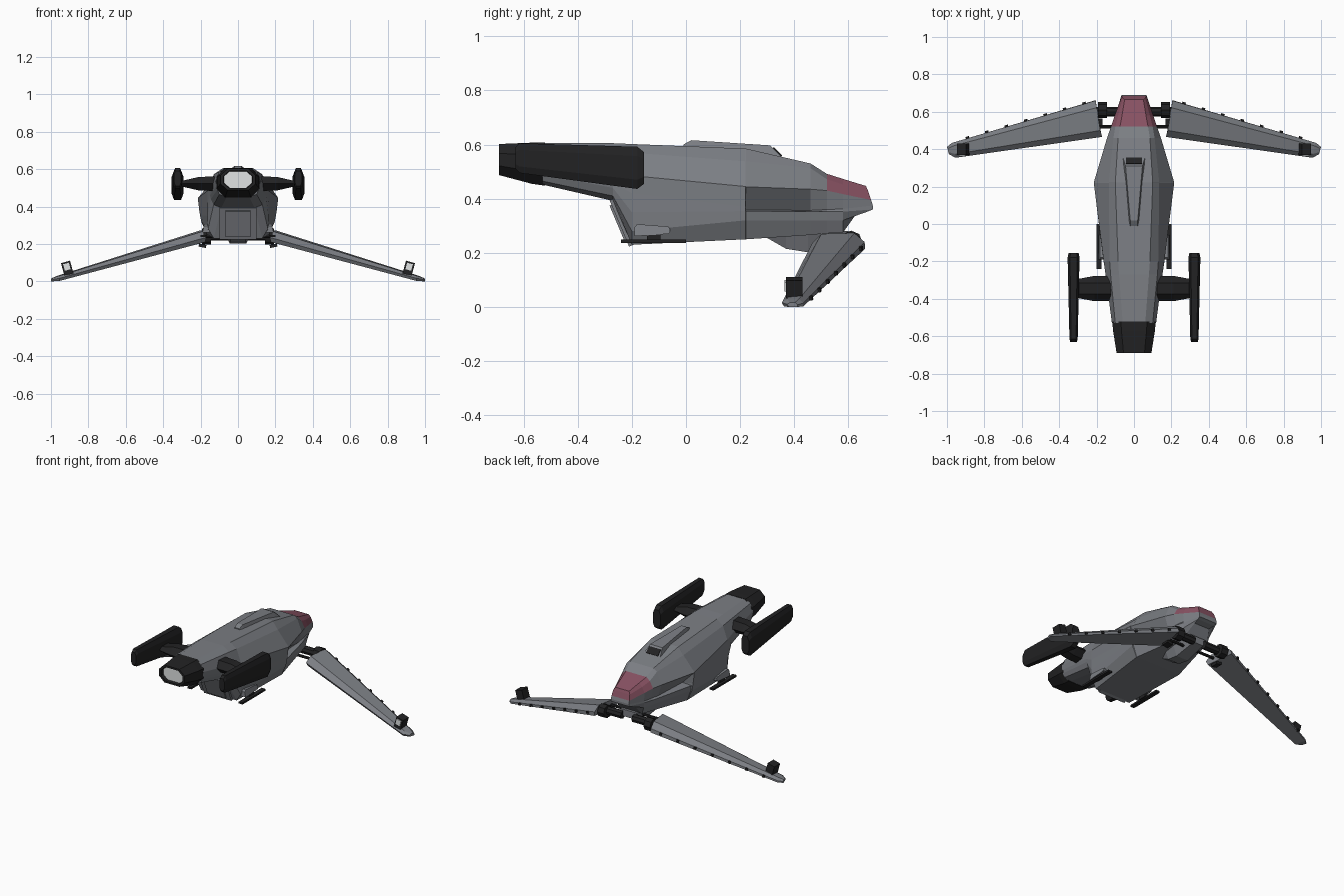
import bpy, bmesh
from mathutils import Matrix, Vector, Euler

if "Cube" in bpy.data.objects:
    bpy.data.objects.remove(bpy.data.objects["Cube"], do_unlink=True)


def material(name, rgb):
    m = bpy.data.materials.new(name)
    m.use_nodes = True
    m.diffuse_color = (*rgb, 1)
    node = next(n for n in m.node_tree.nodes if n.type == 'BSDF_PRINCIPLED')
    node.inputs["Base Color"].default_value = (*rgb, 1)
    return m


GREY = material("hull_grey", (0.2, 0.21, 0.23))
BLACK = material("engine_black", (0.016, 0.016, 0.017))
ROSE = material("canopy_rose", (0.25, 0.085, 0.125))
WHITE = material("glow_white", (0.75, 0.77, 0.77))


def finish(name, bm, *mats):
    bmesh.ops.recalc_face_normals(bm, faces=bm.faces)
    mesh = bpy.data.meshes.new(name)
    bm.to_mesh(mesh)
    bm.free()
    for m in mats:
        mesh.materials.append(m)
    ob = bpy.data.objects.new(name, mesh)
    bpy.context.collection.objects.link(ob)
    return ob


def loft(name, rings, *mats, side=1, end_mat=0):
    """Skin a row of closed rings and cap both ends."""
    bm = bmesh.new()
    rows = [[bm.verts.new((x * side, y, z)) for x, y, z in r] for r in rings]
    for a, b in zip(rows, rows[1:]):
        for j in range(len(a)):
            k = (j + 1) % len(a)
            bm.faces.new((a[j], a[k], b[k], b[j]))
    bm.faces.new(rows[0])
    bm.faces.new(rows[-1]).material_index = end_mat
    return finish(name, bm, *mats)


def box(name, centre, size, mat, rot=(0, 0, 0)):
    bm = bmesh.new()
    turn = Euler(rot).to_matrix().to_4x4()
    bmesh.ops.create_cube(bm, size=1, matrix=Matrix.Translation(centre) @ turn @ Matrix.Diagonal((*size, 1)))
    return finish(name, bm, mat)


def rod_x(name, x0, x1, y, z, r, mat):
    bm = bmesh.new()
    bmesh.ops.create_cone(bm, cap_ends=True, segments=8, radius1=r, radius2=r, depth=abs(x1 - x0),
                          matrix=Matrix.Translation(((x0 + x1) / 2, y, z)) @ Matrix.Rotation(1.5708, 4, 'Y'))
    return finish(name, bm, mat)


def octagon(cx, y, h, z0, z1, flat=0.6, cut=0.3):
    d = (z1 - z0) * cut
    half = [(flat * h, z1), (h, z1 - d), (h, z0 + d), (flat * h, z0)]
    return [(cx + x, y, z) for x, z in half] + [(cx - x, y, z) for x, z in reversed(half)]


# Hull: half sections listed as top, shoulder, widest, notch, ledge, chine, bottom
stations = [
    (-.53, [(.06, .605), (.1, .585), (.118, .54), (.115, .51), (.11, .49), (.1, .465), (.06, .452)]),
    (-.27, [(.08, .605), (.125, .575), (.152, .5), (.15, .46), (.145, .44), (.13, .41), (.09, .392)]),
    (-.2, [(.085, .602), (.13, .57), (.162, .485), (.163, .42), (.163, .35), (.16, .28), (.13, .23)]),
    (.22, [(.1, .585), (.135, .538), (.215, .445), (.206, .37), (.203, .354), (.197, .32), (.165, .25)]),
    (.222, [(.1, .585), (.135, .538), (.215, .444), (.13, .358), (.195, .354), (.19, .32), (.165, .25)]),
    (.46, [(.085, .53), (.11, .513), (.144, .435), (.118, .357), (.138, .353), (.133, .32), (.11, .266)]),
    (.52, [(.075, .492), (.1, .472), (.123, .43), (.11, .36), (.12, .352), (.118, .32), (.1, .272)]),
    (.58, [(.064, .473), (.085, .452), (.103, .417), (.1, .362), (.102, .352), (.098, .32), (.085, .275)]),
]
halves = [[(x, y, z) for x, z in pts] for y, pts in stations]
halves.append([(.05, .665, .447), (.06, .672, .43), (.065, .684, .395), (.066, .69, .375),
               (.066, .69, .36), (.062, .67, .352), (.055, .63, .345)])


def build_hull():
    bm = bmesh.new()
    rows = []
    for half in halves:
        ring = half + [(-x, y, z) for x, y, z in reversed(half)]
        rows.append([bm.verts.new(p) for p in ring])
    n = len(rows[0])
    for i, (a, b) in enumerate(zip(rows, rows[1:])):
        for j in range(n):
            k = (j + 1) % n
            f = bm.faces.new((a[j], a[k], b[k], b[j]))
            # Glazing covers the top strips of the nose
            if i >= 6 and j in (0, 1, n - 3, n - 2, n - 1):
                f.material_index = 1
    for row in (rows[0], rows[-1]):
        for j in range(n // 2 - 1):
            f = bm.faces.new((row[j], row[j + 1], row[n - 2 - j], row[n - 1 - j]))
            if row is rows[-1] and j < 2:
                f.material_index = 1
    finish("hull", bm, GREY, ROSE)


build_hull()


# Spine fairing with a dark vent on its forward slope
def fairing(y, base, zb, top, zt):
    return [(-base, y, zb), (-top, y, zt), (top, y, zt), (base, y, zb)]


loft("spine_fairing", [fairing(-.01, .025, .58, .018, .6), fairing(.02, .03, .58, .02, .616),
                       fairing(.31, .065, .53, .045, .597), fairing(.365, .07, .515, .062, .544)], GREY)
box("spine_vent", (0, .337, .572), (.085, .045, .008), BLACK, (-.77, 0, 0))

# Main engine with a recessed glowing outlet
loft("main_engine", [octagon(0, -.52, .116, .448, .607), octagon(0, -.57, .112, .455, .607),
                     octagon(0, -.69, .093, .487, .602), octagon(0, -.69, .078, .498, .59),
                     octagon(0, -.67, .075, .5, .588)], BLACK, WHITE, end_mat=1)

# Boarding ramp on the sloped belly end
box("ramp_frame", (0, -.237, .312), (.2, .02, .185), GREY, (.4, 0, 0))
box("ramp_door", (0, -.247, .308), (.135, .014, .15), GREY, (.4, 0, 0))
for i in range(3):
    box("ramp_step", (0, -.258 + .02 * i, .345 - .047 * i), (.12, .012, .006), BLACK, (.4, 0, 0))
box("ramp_lamp", (0, -.275, .402), (.13, .012, .012), ROSE, (.4, 0, 0))

# Wing mount under the nose
loft("wing_mount", [[(-w, y, .28), (-w * .6, y, z), (w * .6, y, z), (w, y, .28)]
                    for y, w, z in ((.3, .05, .255), (.37, .07, .215), (.45, .075, .202), (.6, .06, .235))], GREY)

# Wing sections from root to tip
wing_root = [(.205, .662, .215), (.205, .66, .24), (.2, .622, .273),
             (.18, .5, .27), (.17, .466, .235), (.175, .48, .21)]
wing_end = [(.975, .433, .002), (.975, .433, .014), (.965, .418, .03),
            (.955, .374, .029), (.955, .354, .016), (.955, .362, .002)]
wing_tip = [(1, .412, 0), (1, .412, .008), (.996, .403, .017),
            (.992, .385, .017), (.99, .374, .01), (.99, .38, 0)]

for side, label in ((1, "left"), (-1, "right")):
    loft(label + "_wing", [wing_root, wing_end, wing_tip], GREY, side=side)

    # Studs along the forward edge
    for i in range(7):
        p = Vector(wing_root[1]).lerp(Vector(wing_end[1]), .08 + .135 * i)
        box(label + "_wing_stud", (p.x * side, p.y + .002, p.z - .006), (.016, .016, .014), BLACK,
            (0, .3 * side, -.28 * side))

    # Lamp near the wing tip
    box(label + "_tip_lamp", (.913 * side, .4, .07), (.05, .06, .07), BLACK, (0, .27 * side, 0))
    box(label + "_tip_lamp_glass", (.915 * side, .368, .078), (.032, .008, .036), WHITE, (0, .27 * side, 0))

    # Wing hinge and its linkage
    rod_x(label + "_hinge_shaft", .04 * side, .2 * side, .6, .243, .026, BLACK)
    rod_x(label + "_hinge_drum", .145 * side, .192 * side, .61, .24, .042, BLACK)
    rod_x(label + "_hinge_link", .05 * side, .19 * side, .52, .24, .009, BLACK)
    box(label + "_hinge_claw", (.19 * side, .54, .19), (.04, .05, .016), BLACK, (0, -.2 * side, 0))

    # Outer engine pod and its pylon
    loft(label + "_pod", [octagon(.323, y, h, z0, z1, .6, .22) for y, h, z0, z1 in
                          ((-.63, .018, .51, .59), (-.615, .022, .495, .605),
                           (-.18, .032, .436, .592), (-.155, .027, .455, .572))], BLACK, side=side)
    loft(label + "_pylon", [[(x, -.345 - d, .522), (x, -.375, .522 + t), (x, -.315, .522 + t),
                             (x, -.345 + d, .522), (x, -.315, .522 - t), (x, -.375, .522 - t)]
                            for x, d, t in ((.09, .065, .04), (.21, .068, .036), (.305, .05, .014))],
         BLACK, side=side)

    # Landing skid with its housing
    box(label + "_skid", (.187 * side, -.12, .243), (.028, .24, .012), BLACK)
    box(label + "_skid_strut", (.175 * side, -.12, .257), (.02, .05, .03), BLACK)
    loft(label + "_skid_housing", [[(.1, y, z0), (.19, y, z0), (.182, y, z1), (.1, y, z1)] for y, z0, z1 in
                                   ((-.19, .262, .295), (-.18, .262, .306), (-.065, .27, .297), (-.06, .275, .29))],
         GREY, side=side)
